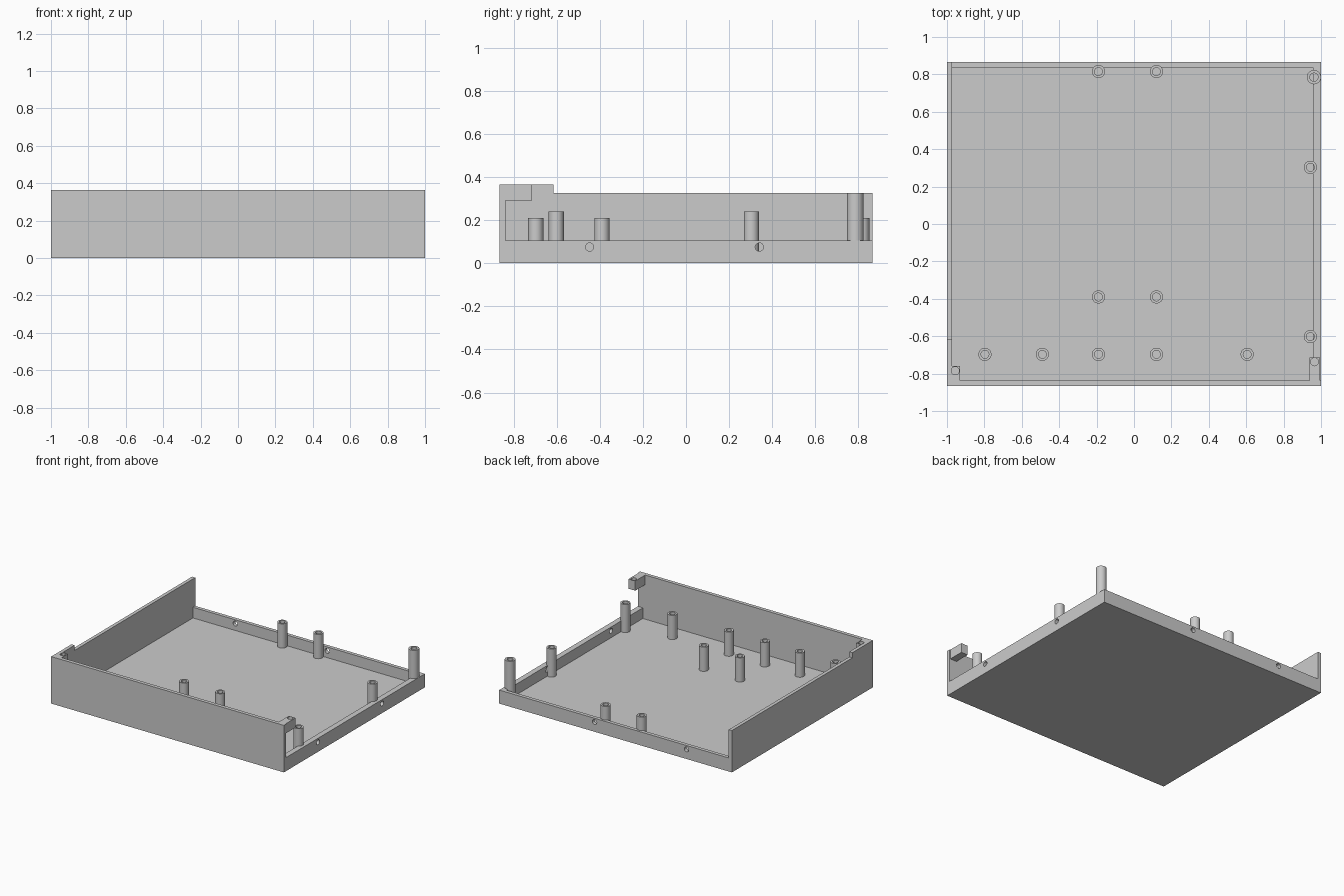
import bpy, bmesh
from math import pi
from mathutils import Matrix, Vector

if "Cube" in bpy.data.objects:
    bpy.data.objects.remove(bpy.data.objects["Cube"])

# Single grey plastic
grey = bpy.data.materials.new("grey_plastic")
grey.use_nodes = True
grey.diffuse_color = (0.6, 0.6, 0.6, 1)
grey.node_tree.nodes["Principled BSDF"].inputs["Base Color"].default_value = (0.6, 0.6, 0.6, 1)

# Main dimensions
HALF_X, HALF_Y = 1.0, 0.865
FRONT_TOP, SIDE_TOP, LIP_TOP, FLOOR = 0.365, 0.325, 0.105, 0.022
IN_LEFT, IN_RIGHT, IN_Y = -0.973, 0.957, 0.837
OUT = 1.2


def finish(name, bm):
    bmesh.ops.recalc_face_normals(bm, faces=bm.faces)
    mesh = bpy.data.meshes.new(name)
    bm.to_mesh(mesh)
    bm.free()
    mesh.materials.append(grey)
    obj = bpy.data.objects.new(name, mesh)
    bpy.context.collection.objects.link(obj)
    return obj


def box(name, low, high):
    low, high = Vector(low), Vector(high)
    bm = bmesh.new()
    bmesh.ops.create_cube(bm, size=1, matrix=Matrix.Translation((low + high) / 2)
                          @ Matrix.Diagonal((*(high - low), 1)))
    return finish(name, bm)


def rod(name, centre, radius, length, axis="Z"):
    turn = {"X": Matrix.Rotation(pi / 2, 4, "Y"),
            "Y": Matrix.Rotation(pi / 2, 4, "X"), "Z": Matrix()}[axis]
    bm = bmesh.new()
    bmesh.ops.create_cone(bm, cap_ends=True, segments=32, radius1=radius, radius2=radius,
                          depth=length, matrix=Matrix.Translation(centre) @ turn)
    return finish(name, bm)


def cut(obj, cutters):
    """Subtract every cutter, keep the result and drop the cutters."""
    for cutter in cutters:
        cutter.hide_render = True
        mod = obj.modifiers.new("cut", "BOOLEAN")
        mod.operation, mod.solver, mod.object = "DIFFERENCE", "EXACT", cutter
    bpy.context.view_layer.update()
    result = bpy.data.meshes.new_from_object(
        obj.evaluated_get(bpy.context.evaluated_depsgraph_get()))
    obj.modifiers.clear()
    obj.data = result
    for cutter in cutters:
        bpy.data.objects.remove(cutter)


def smooth(obj):
    bpy.ops.object.select_all(action="DESELECT")
    obj.select_set(True)
    bpy.context.view_layer.objects.active = obj
    bpy.ops.object.shade_smooth_by_angle()


def standoff(name, x, y, top, radius=0.035, bore=0.021):
    """Hollow round post turned from a rectangular profile."""
    bm = bmesh.new()
    profile = [(bore, FLOOR), (bore, top), (radius, top), (radius, FLOOR)]
    verts = [bm.verts.new((x + r, y, z)) for r, z in profile]
    edges = [bm.edges.new(pair) for pair in zip(verts, verts[1:])]
    bmesh.ops.spin(bm, geom=verts + edges, cent=(x, y, 0), axis=(0, 0, 1),
                   angle=2 * pi, steps=32, use_merge=True)
    bmesh.ops.remove_doubles(bm, verts=bm.verts, dist=0.0001)
    smooth(finish(name, bm))


# Tray: tall front and left walls, low lips at the back and right
tray = box("tray", (-HALF_X, -HALF_Y, 0), (HALF_X, HALF_Y, FRONT_TOP))
cutters = [
    box("pocket", (IN_LEFT, -IN_Y, FLOOR), (IN_RIGHT, IN_Y, OUT)),
    box("lip_opening", (IN_LEFT, -IN_Y, LIP_TOP), (OUT, OUT, OUT)),
    box("side_step", (-OUT, -0.615, SIDE_TOP), (-0.9, OUT, OUT)),
]
# Screw holes through the low lips
cutters += [rod("lip_hole", (HALF_X, y, 0.075), 0.019, 0.16, "X") for y in (-0.447, 0.34)]
cutters += [rod("lip_hole", (x, HALF_Y, 0.075), 0.019, 0.16, "Y") for x in (-0.61, 0.18)]
cut(tray, cutters)
smooth(tray)

# Drilled corner blocks at the top of the front wall
for name, x0, x1, y1, hole_x, hole_y in (
        ("left_corner_block", 0.937, 0.995, -0.715, 0.965, -0.737),
        ("right_corner_block", IN_LEFT, -0.93, -0.76, -0.956, -0.785)):
    block = box(name, (x0, -IN_Y, 0.29), (x1, y1, FRONT_TOP))
    hole = rod("block_hole", (hole_x, hole_y, FRONT_TOP), 0.021, 0.1)
    cut(block, [hole])
    smooth(block)

# Standoffs on the floor
for x in (-0.19, 0.12):
    for y in (0.815, -0.39, -0.697):
        standoff("board_standoff", x, y, 0.21)
for x in (-0.797, -0.49, 0.605):
    standoff("front_standoff", x, -0.697, 0.21)
for y in (-0.602, 0.303):
    standoff("side_standoff", 0.943, y, 0.24)
standoff("tall_corner_post", 0.962, 0.785, SIDE_TOP, 0.038, 0.022)
